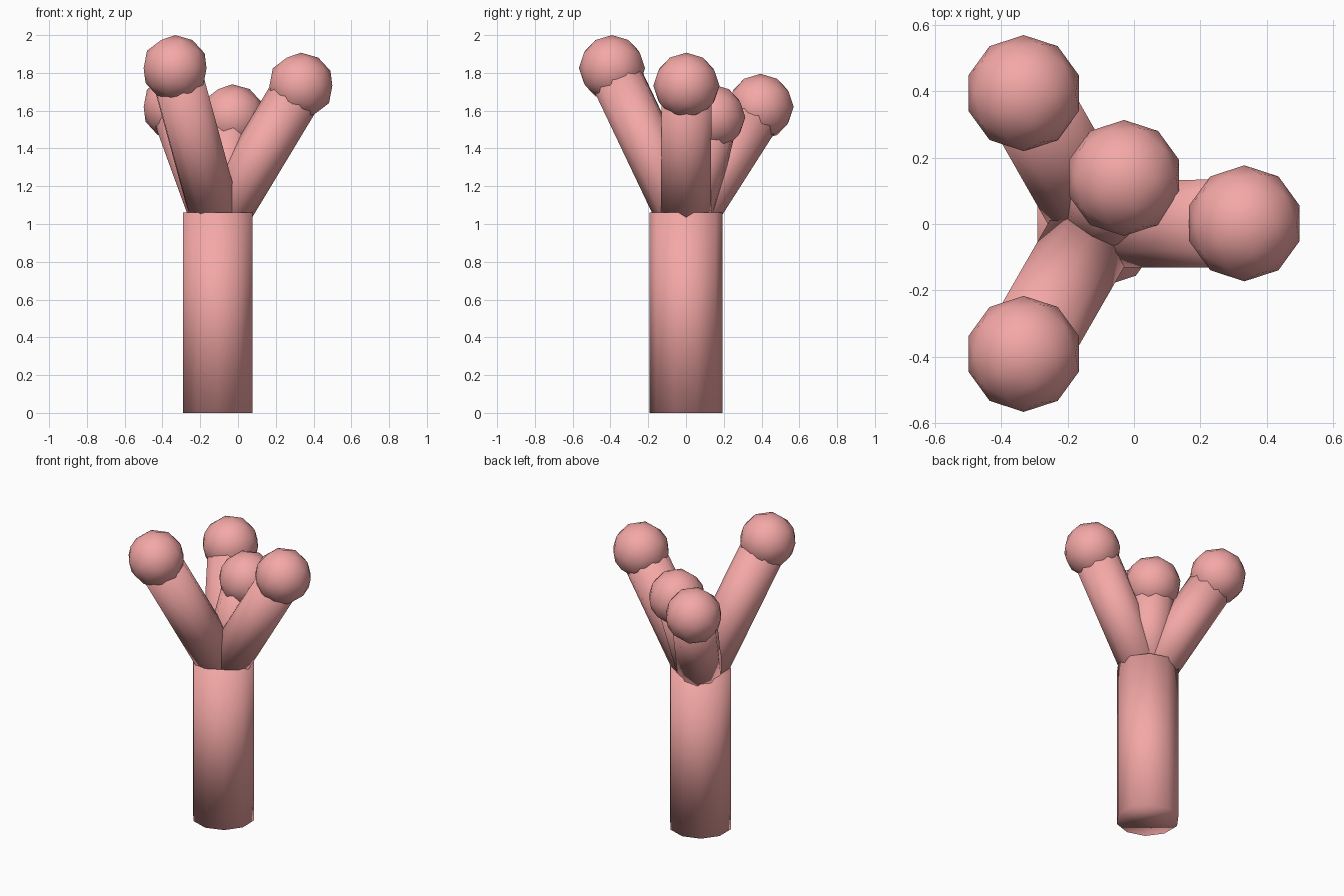
import bpy
from mathutils import Vector

if "Cube" in bpy.data.objects:
    bpy.data.objects.remove(bpy.data.objects["Cube"])

mat = bpy.data.materials.new("salmon")
mat.diffuse_color = (0.90, 0.39, 0.38, 1)
mat.use_nodes = True
mat.node_tree.nodes["Principled BSDF"].inputs["Base Color"].default_value = mat.diffuse_color


def finish(name):
    ob = bpy.context.object
    ob.name = name
    ob.data.materials.append(mat)
    bpy.ops.object.shade_smooth()
    return ob


def rod(name, start, end, radius):
    # ten-sided rod, one corner kept in the vertical plane of its lean
    a, b = Vector(start), Vector(end)
    d = b - a
    bpy.ops.mesh.primitive_cylinder_add(vertices=10, radius=radius,
                                        depth=d.length, location=(a + b) / 2)
    ob = finish(name)
    if abs(d.x) + abs(d.y) > 1e-4:
        ob.rotation_mode = 'QUATERNION'
        ob.rotation_quaternion = d.to_track_quat('Z', 'Y')
    return ob


# trunk
rod("trunk", (-0.108, 0, 0), (-0.108, 0, 1.06), 0.193)

# branches fan out from one point inside the trunk, each with a ball tip
fork = (-0.108, 0, 1.0)
tips = [(-0.333, -0.392, 1.825), (0.333, 0.002, 1.732),
        (-0.333, 0.395, 1.62), (-0.03, 0.139, 1.565)]
for i, tip in enumerate(tips, 1):
    rod(f"branch_{i}", fork, tip, 0.139)
    bpy.ops.mesh.primitive_ico_sphere_add(subdivisions=2, radius=0.175, location=tip)
    finish(f"branch_tip_{i}")
